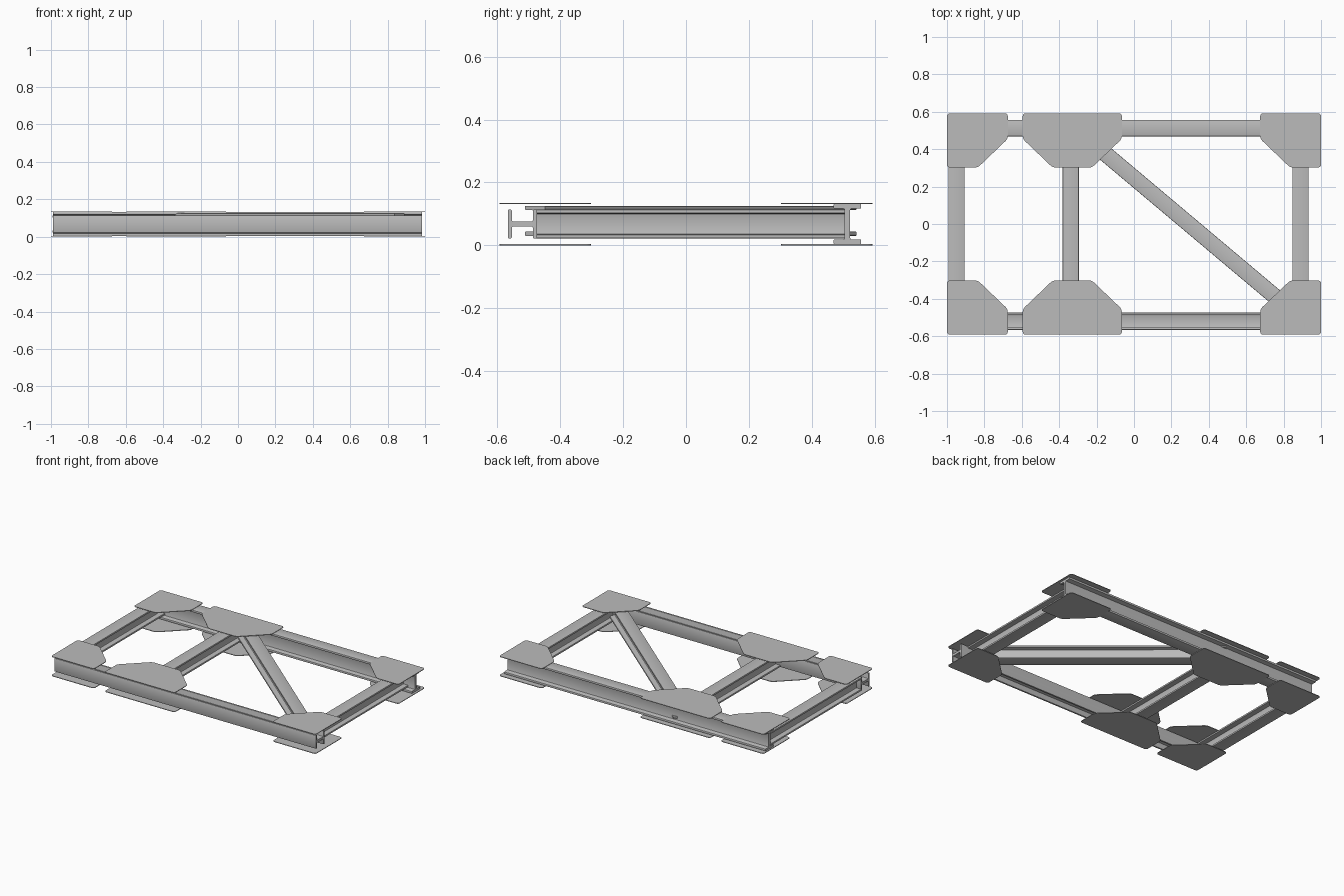
import bpy, bmesh
from mathutils import Vector

if "Cube" in bpy.data.objects:
    bpy.data.objects.remove(bpy.data.objects["Cube"])

# Single grey steel colour
steel = bpy.data.materials.new("grey_steel")
steel.use_nodes = True
steel.diffuse_color = (0.5, 0.5, 0.5, 1)
steel.node_tree.nodes["Principled BSDF"].inputs["Base Color"].default_value = (0.5, 0.5, 0.5, 1)


def extrude(name, points, vec, radius, segments=2):
    """Extrude a closed outline along vec and round the edges parallel to it."""
    bm = bmesh.new()
    face = bm.faces.new([bm.verts.new(p) for p in points])
    out = bmesh.ops.extrude_face_region(bm, geom=[face], use_keep_orig=True)
    moved = [v for v in out["geom"] if isinstance(v, bmesh.types.BMVert)]
    bmesh.ops.translate(bm, verts=moved, vec=vec)
    axis = vec.normalized()
    rims = [e for e in bm.edges
            if abs((e.verts[0].co - e.verts[1].co).normalized().dot(axis)) > 0.99]
    bmesh.ops.bevel(bm, geom=rims, offset=radius, segments=segments,
                    profile=0.5, affect="EDGES")
    bmesh.ops.recalc_face_normals(bm, faces=bm.faces[:])
    mesh = bpy.data.meshes.new(name)
    bm.to_mesh(mesh)
    bm.free()
    mesh.materials.append(steel)
    obj = bpy.data.objects.new(name, mesh)
    bpy.context.collection.objects.link(obj)
    bpy.ops.object.select_all(action="DESELECT")
    obj.select_set(True)
    bpy.context.view_layer.objects.active = obj
    bpy.ops.object.shade_smooth_by_angle()
    return obj


def beam(name, start, end, width, depth, web=0.016, flange=0.013, on_side=False):
    """I-section beam between two points; on_side turns the flanges upright."""
    start, end = Vector(start), Vector(end)
    across = (end - start).normalized().cross(Vector((0, 0, 1)))
    up = Vector((0, 0, 1))
    if on_side:
        across, up = up, across
    w, t, h = width / 2, web / 2, depth / 2
    k = h - flange
    right = [(w, -h), (w, -k), (t, -k), (t, k), (w, k), (w, h)]
    profile = right + [(-a, b) for a, b in reversed(right)]
    extrude(name, [start + across * a + up * b for a, b in profile], end - start, 0.004)


# Long side beams: front one lies on its side, rear one stands upright
beam("front_beam", (-0.99, -0.52, 0.068), (0.985, -0.52, 0.068), 0.092, 0.093, on_side=True)
beam("rear_beam", (-0.99, 0.513, 0.068), (0.985, 0.513, 0.068), 0.088, 0.128,
     web=0.018, flange=0.015)

# Cross beams
for side, x in (("right", -0.949), ("middle", -0.338), ("left", 0.89)):
    beam(side + "_cross_beam", (x, -0.48, 0.068), (x, 0.507, 0.068), 0.087, 0.092)

# Diagonal brace
beam("diagonal_brace", (-0.313, 0.51, 0.078), (0.864, -0.48, 0.078), 0.085, 0.095)

# Gusset plates above and below every joint
OUT, MID, IN = 0.592, 0.455, 0.302
corner = [(1, OUT), (0.675, OUT), (0.675, MID), (0.835, IN), (1, IN)]
centre = [(-0.065, OUT), (-0.595, OUT), (-0.595, MID), (-0.435, IN), (-0.225, IN), (-0.065, MID)]
shapes = {"left": corner, "right": [(-x, y) for x, y in corner], "middle": centre}
for level, z in (("bottom", 0.0), ("top", 0.131)):
    for row, s in (("front", -1), ("rear", 1)):
        for place, outline in shapes.items():
            extrude(f"{level}_{row}_{place}_gusset",
                    [Vector((x, s * y, z)) for x, y in outline],
                    Vector((0, 0, 0.004)), 0.015, 3)
